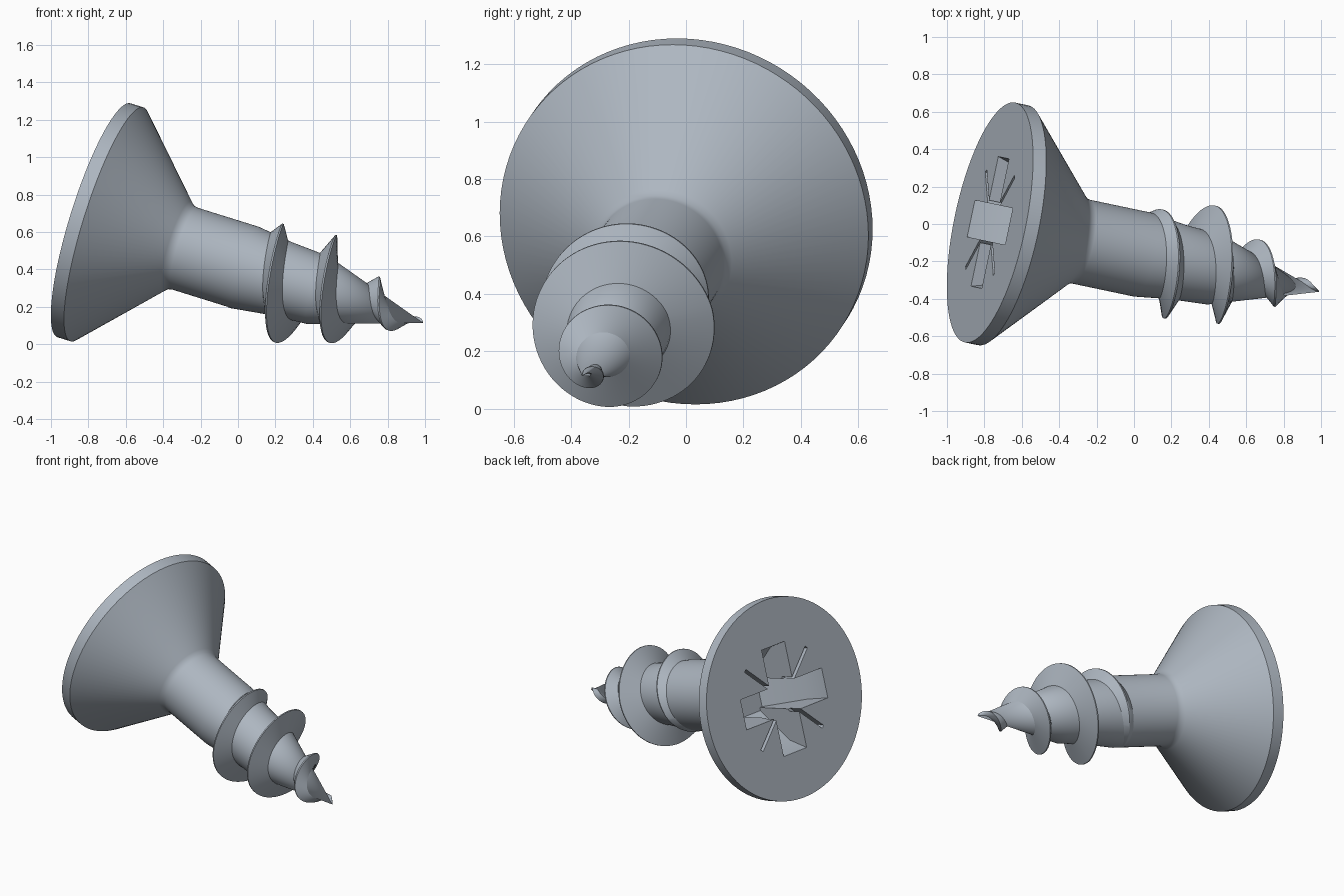
import bpy, bmesh, math
from mathutils import Vector, Matrix

if "Cube" in bpy.data.objects:
    bpy.data.objects.remove(bpy.data.objects["Cube"])

# One steel colour
steel = bpy.data.materials.new("steel grey")
steel.use_nodes = True
STEEL = (0.42, 0.47, 0.53, 1)
steel.diffuse_color = STEEL
steel.node_tree.nodes["Principled BSDF"].inputs["Base Color"].default_value = STEEL

# Frame of the tilted screw: local z runs from the head face to the tip
head_centre = Vector((-0.77, 0.008, 0.663))
axis = Vector((0.936, -0.197, -0.292)).normalized()
across = Vector((0.206, 0.979, 0)).normalized()
across = (across - axis * across.dot(axis)).normalized()
upward = axis.cross(across)
FRAME = Matrix.Translation(head_centre) @ Matrix((across, upward, axis)).transposed().to_4x4()

LENGTH = 1.88
SHAFT = [(0.52, 0.229), (0.87, 0.229), (1.07, 0.203), (1.28, 0.19), (LENGTH, 0)]
CREST = [(0.80, 0.215), (0.916, 0.256), (1.14, 0.336), (1.22, 0.336), (1.437, 0.247),
         (1.585, 0.16), (1.737, 0.085), (LENGTH, 0.008)]


def lookup(table, s):
    """Linear interpolation of radius along the axis."""
    for (s0, r0), (s1, r1) in zip(table, table[1:]):
        if s <= s1:
            return r0 + (r1 - r0) * max(0, (s - s0) / (s1 - s0))
    return table[-1][1]


def make_object(name, bm):
    bmesh.ops.recalc_face_normals(bm, faces=bm.faces)
    mesh = bpy.data.meshes.new(name)
    bm.to_mesh(mesh)
    bm.free()
    mesh.materials.append(steel)
    obj = bpy.data.objects.new(name, mesh)
    obj.matrix_world = FRAME
    bpy.context.collection.objects.link(obj)
    return obj


def select_only(obj):
    bpy.ops.object.select_all(action='DESELECT')
    obj.select_set(True)
    bpy.context.view_layer.objects.active = obj


def lathe(name, profile, sides=96):
    """Closed turned solid; the profile starts and ends on the axis."""
    bm = bmesh.new()
    first = bm.verts.new((0, 0, profile[0][0]))
    last = bm.verts.new((0, 0, profile[-1][0]))
    turns = [math.tau * i / sides for i in range(sides)]
    rings = [[bm.verts.new((r * math.cos(a), r * math.sin(a), s)) for a in turns]
             for s, r in profile[1:-1]]
    for i in range(sides):
        j = (i + 1) % sides
        bm.faces.new((first, rings[0][i], rings[0][j]))
        bm.faces.new((last, rings[-1][i], rings[-1][j]))
        for lo, hi in zip(rings, rings[1:]):
            bm.faces.new((lo[i], lo[j], hi[j], hi[i]))
    return make_object(name, bm)


def bar(name, outline, width, angle):
    """Slab with a (radial, depth) outline, turned about the axis."""
    bm = bmesh.new()
    face = bm.faces.new([bm.verts.new((u, -width / 2, d)) for u, d in outline])
    grown = bmesh.ops.extrude_face_region(bm, geom=[face])
    moved = [g for g in grown["geom"] if isinstance(g, bmesh.types.BMVert)]
    bmesh.ops.translate(bm, verts=moved, vec=(0, width, 0))
    bmesh.ops.rotate(bm, verts=bm.verts, matrix=Matrix.Rotation(angle, 3, 'Z'))
    return make_object(name, bm)


# Head and tapered shaft as one turned body
head = [(0, 0), (0, 0.655), (0.075, 0.655), (0.475, 0.25), (0.495, 0.234)]
body = lathe("screw_body", head + SHAFT)

# Cross recess: two deep tapering slots and two thin diagonal notches
slot = [(-0.36, -0.02), (0.36, -0.02), (0.31, 0.15), (0.12, 0.38), (-0.12, 0.38), (-0.31, 0.15)]
notch = [(-0.38, -0.02), (0.38, -0.02), (0.36, 0.1), (-0.36, 0.1)]
for i in range(4):
    outline, width = (notch, 0.022) if i % 2 else (slot, 0.2)
    cutter = bar("recess_cutter", outline, width, i * math.pi / 4)
    cutter.hide_render = True
    cut = body.modifiers.new("recess", 'BOOLEAN')
    cut.operation = 'DIFFERENCE'
    cut.solver = 'EXACT'
    cut.object = cutter
    select_only(body)
    bpy.ops.object.modifier_apply(modifier=cut.name)
    bpy.data.objects.remove(cutter)

# Right-handed thread: a sharp ridge swept along the helix
PITCH, PHASE, STEPS = 0.294, 0.92, 340
bm = bmesh.new()
rows = []
for k in range(STEPS + 1):
    s = 0.82 + (1.865 - 0.82) * k / STEPS
    turn = math.tau * (s - PHASE) / PITCH
    half = min(0.06, LENGTH - s)
    crest = lookup(CREST, s)
    section = [(s + o, max(0.003, lookup(SHAFT, s + o) - 0.012)) for o in (-half, half)]
    section[1:1] = [(s - 0.004, crest), (s + 0.004, crest)]
    rows.append([bm.verts.new((r * math.cos(turn), r * math.sin(turn), z)) for z, r in section])
for a, b in zip(rows, rows[1:]):
    for j in range(4):
        n = (j + 1) % 4
        bm.faces.new((a[j], a[n], b[n], b[j]))
bm.faces.new(rows[0])
bm.faces.new(rows[-1])
thread = make_object("screw_thread", bm)

for obj in (body, thread):
    select_only(obj)
    bpy.ops.object.shade_smooth_by_angle(angle=math.radians(32))
